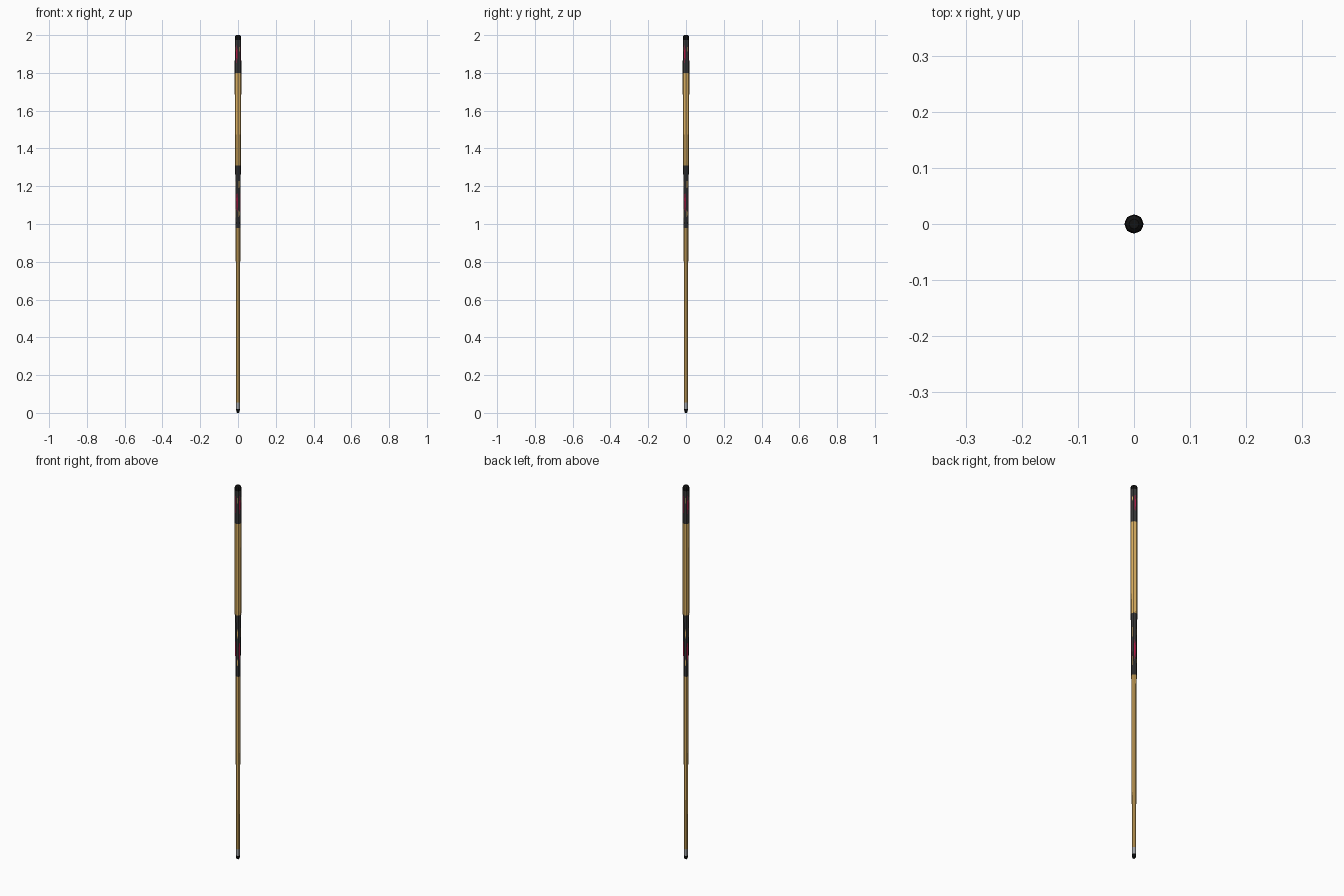
import bpy, bmesh, math

if "Cube" in bpy.data.objects:
    bpy.data.objects.remove(bpy.data.objects["Cube"])

SIDES = 8


def material(name, rgb):
    m = bpy.data.materials.new(name)
    m.diffuse_color = (*rgb, 1)
    m.use_nodes = True
    m.node_tree.nodes["Principled BSDF"].inputs["Base Color"].default_value = m.diffuse_color
    return m


maple = material("maple wood", (0.70, 0.43, 0.12))
charcoal = material("charcoal", (0.04, 0.04, 0.04))
black = material("black rubber", (0.006, 0.006, 0.006))
white = material("pale ferrule", (0.62, 0.64, 0.66))
crimson = material("crimson inlay", (0.42, 0.01, 0.06))

TAPER = [(0, 0.0097), (0.8, 0.0119), (1.27, 0.0146), (1.33, 0.0166), (1.8, 0.0174), (2.0, 0.0168)]


def radius(z):
    """Taper of the whole stick, interpolated along its length."""
    for (z0, r0), (z1, r1) in zip(TAPER, TAPER[1:]):
        if z <= z1:
            return r0 + (r1 - r0) * (z - z0) / (z1 - z0)
    return TAPER[-1][1]


def make_object(name, bm, mat):
    me = bpy.data.meshes.new(name)
    bm.to_mesh(me)
    bm.free()
    me.materials.append(mat)
    bpy.context.collection.objects.link(bpy.data.objects.new(name, me))


def turned(name, rings, mat):
    """Eight-sided turned part from (z, radius) rings, capped at both ends."""
    bm = bmesh.new()
    loops = [[bm.verts.new((r * math.cos(2 * math.pi * i / SIDES),
                            r * math.sin(2 * math.pi * i / SIDES), z))
              for i in range(SIDES)] for z, r in rings]
    for a, b in zip(loops, loops[1:]):
        for i in range(SIDES):
            j = (i + 1) % SIDES
            bm.faces.new((a[i], a[j], b[j], b[i]))
    bm.faces.new(loops[0][::-1])
    bm.faces.new(loops[-1])
    make_object(name, bm, mat)


def section(name, z0, z1, mat, extra=0.0):
    levels = [z0] + [z for z, _ in TAPER if z0 < z < z1] + [z1]
    turned(name, [(z, radius(z) + extra) for z in levels], mat)


def inlays(name, spans, half_width, first, mat):
    """Thin pointed panels on every second facet, following the taper."""
    bm = bmesh.new()
    for k in range(4):
        a = math.radians(first + 90 * k)
        n, t = (math.cos(a), math.sin(a)), (-math.sin(a), math.cos(a))
        for z0, z1 in spans:
            low, high = z0 + (z1 - z0) * 0.3, z0 + (z1 - z0) * 0.7
            vs = []
            for s, z in [(0, z0), (1, low), (1, high), (0, z1), (-1, high), (-1, low)]:
                d = radius(z) * math.cos(math.pi / SIDES) + 0.0004
                s *= half_width
                vs.append(bm.verts.new((n[0] * d + t[0] * s, n[1] * d + t[1] * s, z)))
            bm.faces.new(vs)
    make_object(name, bm, mat)


# striking end
turned("tip", [(0, 0.006), (0.006, 0.0090), (0.02, 0.0095)], black)
section("ferrule", 0.02, 0.055, white)

# wooden shaft and joint
section("shaft", 0.055, 0.98, maple)
section("joint_collar", 0.98, 1.0, charcoal, 0.0002)

# decorated forearm
section("forearm", 1.0, 1.27, charcoal)
section("forearm_ring", 1.27, 1.31, charcoal, 0.0002)
inlays("forearm_crimson_inlays", [(1.06, 1.17)], 0.0046, -22.5, crimson)
inlays("forearm_wood_inlays", [(1.03, 1.08), (1.18, 1.24)], 0.002, -67.5, maple)

# wooden grip
section("grip", 1.31, 1.8, maple)

# decorated butt and bumper
section("butt_sleeve", 1.8, 1.975, charcoal)
inlays("butt_crimson_inlays", [(1.85, 1.95)], 0.0035, -22.5, crimson)
inlays("butt_wood_inlays", [(1.91, 1.94)], 0.002, -67.5, maple)
turned("bumper", [(1.975, 0.0167), (1.99, 0.0162), (1.996, 0.014), (2.0, 0.009)], black)
